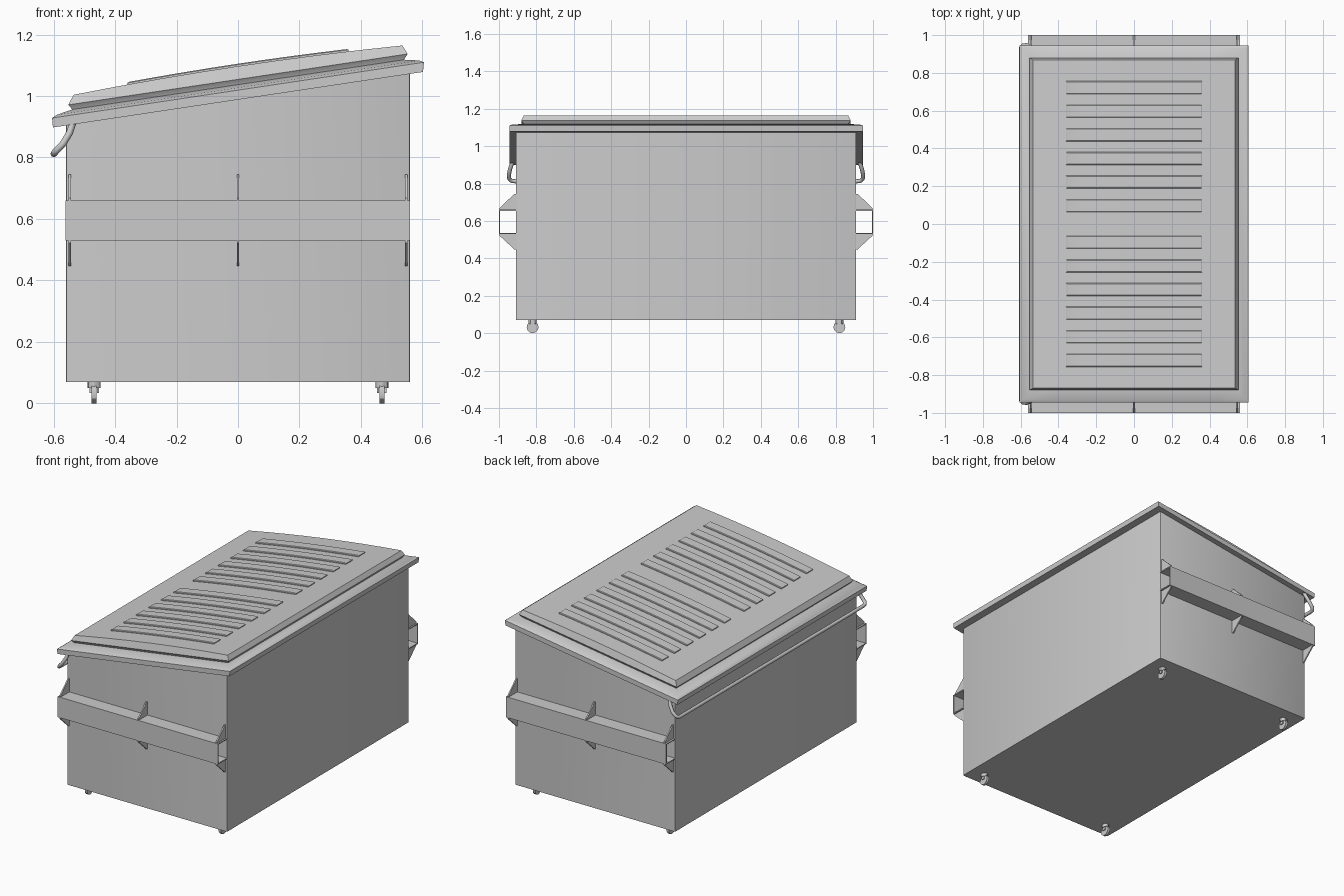
import bpy, bmesh, math
from mathutils import Matrix

if "Cube" in bpy.data.objects:
    bpy.data.objects.remove(bpy.data.objects["Cube"])

SLOPE = 0.15  # lid rises towards +x


def finish(name, bm, smooth=False):
    bmesh.ops.recalc_face_normals(bm, faces=bm.faces)
    me = bpy.data.meshes.new(name)
    bm.to_mesh(me)
    bm.free()
    ob = bpy.data.objects.new(name, me)
    bpy.context.collection.objects.link(ob)
    if smooth:
        bpy.ops.object.select_all(action='DESELECT')
        ob.select_set(True)
        bpy.context.view_layer.objects.active = ob
        bpy.ops.object.shade_smooth_by_angle(angle=math.radians(30))
    return ob


def prism(bm, pts, vec):
    """Extrude a closed polygon of 3D points along vec."""
    f = bm.faces.new([bm.verts.new(p) for p in pts])
    r = bmesh.ops.extrude_face_region(bm, geom=[f])
    bmesh.ops.translate(bm, vec=vec, verts=[v for v in r['geom'] if isinstance(v, bmesh.types.BMVert)])


def sloped_loft(bm, rings, n=8, y0=0.0):
    """Stack rectangular rings (half x, half y, height, arch) that follow the lid slope."""
    rows = []
    for hx, hy, z, arch in rings:
        xs = [hx * (2 * i / n - 1) for i in range(n + 1)]
        rows.append([[bm.verts.new((x, y0 + s * hy, z + SLOPE * x + arch * (1 - (x / 0.535) ** 2)))
                      for x in xs] for s in (-1, 1)])
    for a, b in zip(rows, rows[1:]):
        la, lb = a[0] + a[1][::-1], b[0] + b[1][::-1]
        m = len(la)
        for i in range(m):
            j = (i + 1) % m
            bm.faces.new((la[i], la[j], lb[j], lb[i]))
    for r in (rows[0], rows[-1]):
        for i in range(n):
            bm.faces.new((r[0][i], r[0][i + 1], r[1][i + 1], r[1][i]))


# Bin body with sloped top and slightly eased corners
bm = bmesh.new()
prism(bm, [(-0.56, -0.91, 0.07), (0.56, -0.91, 0.07), (0.56, -0.91, 1.08), (-0.56, -0.91, 0.912)], (0, 1.82, 0))
upright = [e for e in bm.edges if abs(e.verts[0].co.x - e.verts[1].co.x) < 1e-4
           and abs(e.verts[0].co.y - e.verts[1].co.y) < 1e-4]
bmesh.ops.bevel(bm, geom=upright, offset=0.008, segments=2, affect='EDGES', profile=0.5)
finish("bin_body", bm, True)

# Rim flange around the top
bm = bmesh.new()
sloped_loft(bm, [(0.602, 0.945, 0.988, 0), (0.605, 0.945, 1.019, 0),
                 (0.59, 0.93, 1.027, 0), (0.54, 0.87, 1.037, 0)])
finish("lid_rim", bm, True)

# Raised lid with a gentle arch
bm = bmesh.new()
sloped_loft(bm, [(0.535, 0.865, 1.025, 0), (0.54, 0.868, 1.038, 0), (0.552, 0.88, 1.054, 0),
                 (0.535, 0.868, 1.084, 0.013)])
finish("lid_panel", bm, True)

# Two groups of six ribs on the lid
bm = bmesh.new()
for side in (-1, 1):
    for k in range(6):
        y = side * (0.097 + 0.125 * k)
        sloped_loft(bm, [(0.36, 0.034, 1.078, 0.013), (0.36, 0.034, 1.089, 0.013),
                         (0.355, 0.03, 1.092, 0.013)], y0=y)
finish("lid_ribs", bm, True)

# Fork pockets: open channels on both ends, with gussets above and below
T = 0.006
for s, tag in ((-1, "front"), (1, "rear")):
    bm = bmesh.new()
    prof = [(0.905, 0.53), (1.0, 0.53), (1.0, 0.66), (0.905, 0.66),
            (0.905, 0.66 - T), (1.0 - T, 0.66 - T), (1.0 - T, 0.53 + T), (0.905, 0.53 + T)]
    prism(bm, [(-0.562, s * y, z) for y, z in prof], (1.122, 0, 0))
    finish(tag + "_fork_pocket", bm)
    bm = bmesh.new()
    for x in (-0.547, 0, 0.547):
        for tri in ([(0.905, 0.655), (0.998, 0.655), (0.998, 0.668), (0.917, 0.745), (0.905, 0.745)],
                    [(0.905, 0.535), (0.998, 0.535), (0.998, 0.522), (0.917, 0.447), (0.905, 0.447)]):
            prism(bm, [(x - 0.004, s * y, z) for y, z in tri], (0.008, 0, 0))
    finish(tag + "_pocket_gussets", bm)

# Lifting bar that runs along the low side and curls up to the rim
half = [(-0.535, 0.925, 0.92), (-0.548, 0.94, 0.88), (-0.568, 0.947, 0.846), (-0.588, 0.945, 0.825),
        (-0.597, 0.935, 0.815), (-0.599, 0.915, 0.812)]
path = half + [(x, -y, z) for x, y, z in reversed(half)]
cu = bpy.data.curves.new("bar_path", 'CURVE')
cu.dimensions = '3D'
cu.bevel_depth = 0.011
cu.bevel_resolution = 2
cu.use_fill_caps = True
sp = cu.splines.new('POLY')
sp.points.add(len(path) - 1)
for p, co in zip(sp.points, path):
    p.co = (*co, 1)
bar = bpy.data.objects.new("lifting_bar", cu)
bpy.context.collection.objects.link(bar)

# Casters: wheel and short swivel mount at each corner
for sx in (-1, 1):
    for sy in (-1, 1):
        bm = bmesh.new()
        x, y = sx * 0.468, sy * 0.82
        bmesh.ops.create_cone(bm, cap_ends=True, segments=12, radius1=0.032, radius2=0.032, depth=0.016,
                              matrix=Matrix.Translation((x, y, 0.032)) @ Matrix.Rotation(math.pi / 2, 4, 'Y'))
        bmesh.ops.create_cone(bm, cap_ends=True, segments=12, radius1=0.021, radius2=0.021, depth=0.025,
                              matrix=Matrix.Translation((x, y, 0.0625)))
        for d in (-1, 1):
            bmesh.ops.create_cube(bm, size=1, matrix=Matrix.Translation((x + d * 0.012, y, 0.048))
                                  @ Matrix.Diagonal((0.006, 0.022, 0.03, 1)))
        finish("caster_%s_%s" % ("right" if sx > 0 else "left", "rear" if sy > 0 else "front"), bm, True)
